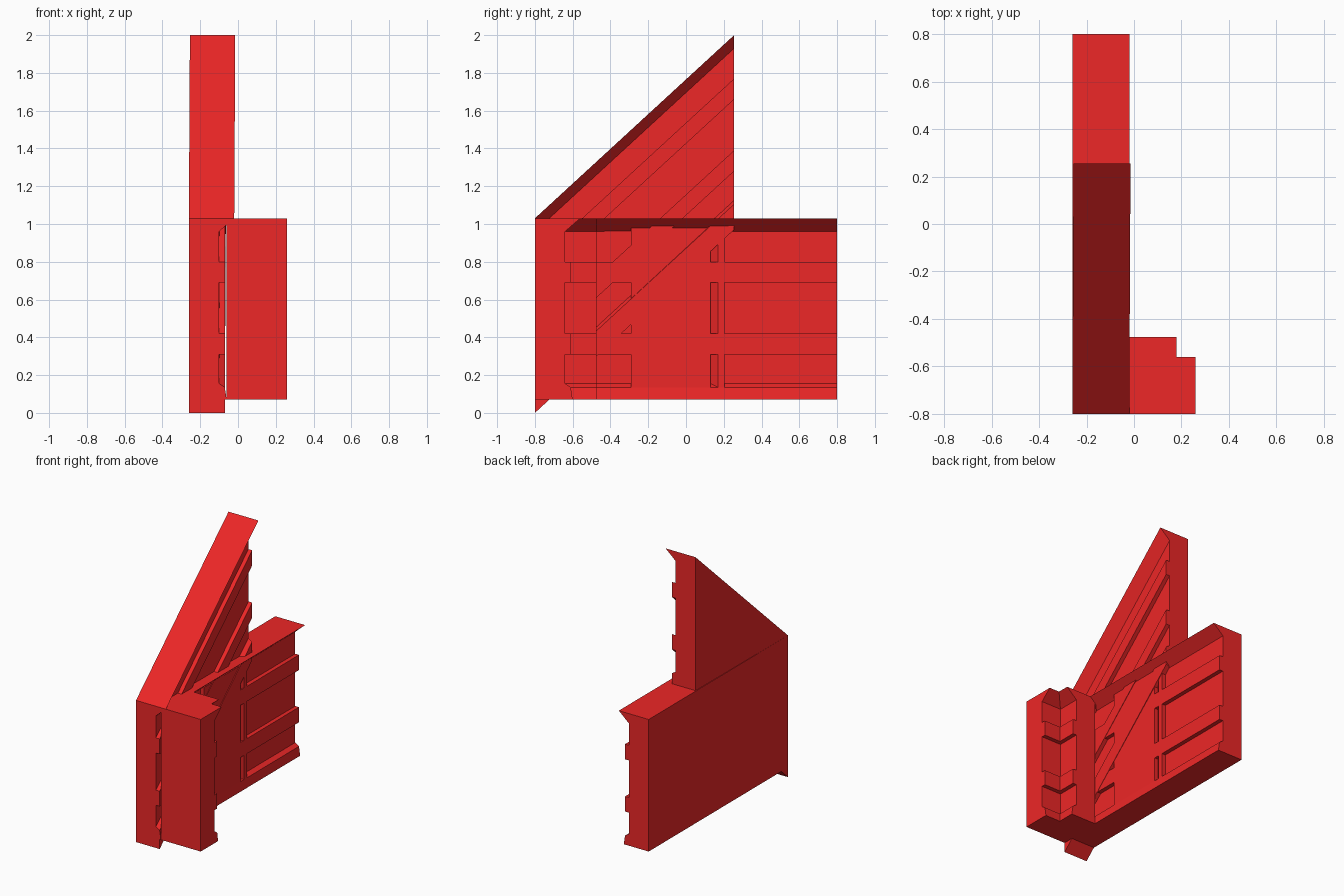
import bpy
import bmesh

if "Cube" in bpy.data.objects:
    bpy.data.objects.remove(bpy.data.objects["Cube"])

red = bpy.data.materials.new("red_plastic")
red.diffuse_color = (0.85, 0.02, 0.02, 1)
red.use_nodes = True
red.node_tree.nodes["Principled BSDF"].inputs["Base Color"].default_value = red.diffuse_color


def wall_profile(bottom, sill):
    """Section (depth, height): sill, recessed panels, two rails, flared cap."""
    core, rail, cap = 0.16, 0.19, 0.24
    pts = [(0, bottom), (sill, bottom), (rail, 0.135), (core, 0.155)]
    for lo, hi in ((0.31, 0.42), (0.69, 0.80)):
        pts += [(core, lo), (rail, lo), (rail, hi), (core, hi)]
    return pts + [(core, 0.96), (cap, 1.03), (0, 1.03)]


def sweep(name, profile, start, end, place):
    """Extrude a closed profile from start to end; place(a, b, t) gives xyz."""
    bm = bmesh.new()
    rings = [[bm.verts.new(place(a, b, t)) for a, b in profile] for t in (start, end)]
    n = len(profile)
    for ring in rings:
        bm.faces.new(ring)
    for i in range(n):
        j = (i + 1) % n
        bm.faces.new((rings[0][i], rings[0][j], rings[1][j], rings[1][i]))
    bmesh.ops.recalc_face_normals(bm, faces=bm.faces)
    mesh = bpy.data.meshes.new(name)
    bm.to_mesh(mesh)
    bm.free()
    mesh.materials.append(red)
    obj = bpy.data.objects.new(name, mesh)
    bpy.context.collection.objects.link(obj)
    return obj


section = wall_profile(0.07, 0.20)
slope = 0.97 / 1.055

# Long side wall along y, facing +x
sweep("side_wall", section, -0.8, 0.8, lambda d, z, y: (-0.26 + d, y, z))

# Sloping gable: the same section sheared upward through the side wall
sweep("sloping_gable", wall_profile(0.0, 0.19), -0.8, 0.255,
      lambda d, z, y: (-0.26 + d + 0.005 * (y + 0.8), y, z + slope * (y + 0.8)))

# Short front wall along x, facing inward (+y)
sweep("front_wall", section, -0.06, 0.26, lambda d, z, x: (x, -0.8 + d, z))

# Return post behind the front wall, facing +x
sweep("return_post", section, -0.8, -0.475, lambda d, z, y: (-0.06 + d, y, z))

# Flush middle boarding and the upright beside it on the side wall
boarding = [(-0.2, -0.29), (-0.07, -0.29), (-0.07, 0.13), (-0.2, 0.13)]
upright = [(-0.2, 0.13), (-0.1, 0.13), (-0.07, 0.17), (-0.07, 0.205), (-0.2, 0.205)]
for name, plan in (("middle_boarding", boarding), ("upright", upright)):
    sweep(name, plan, 0.08, 0.98, lambda x, y, z: (x, y, z))
